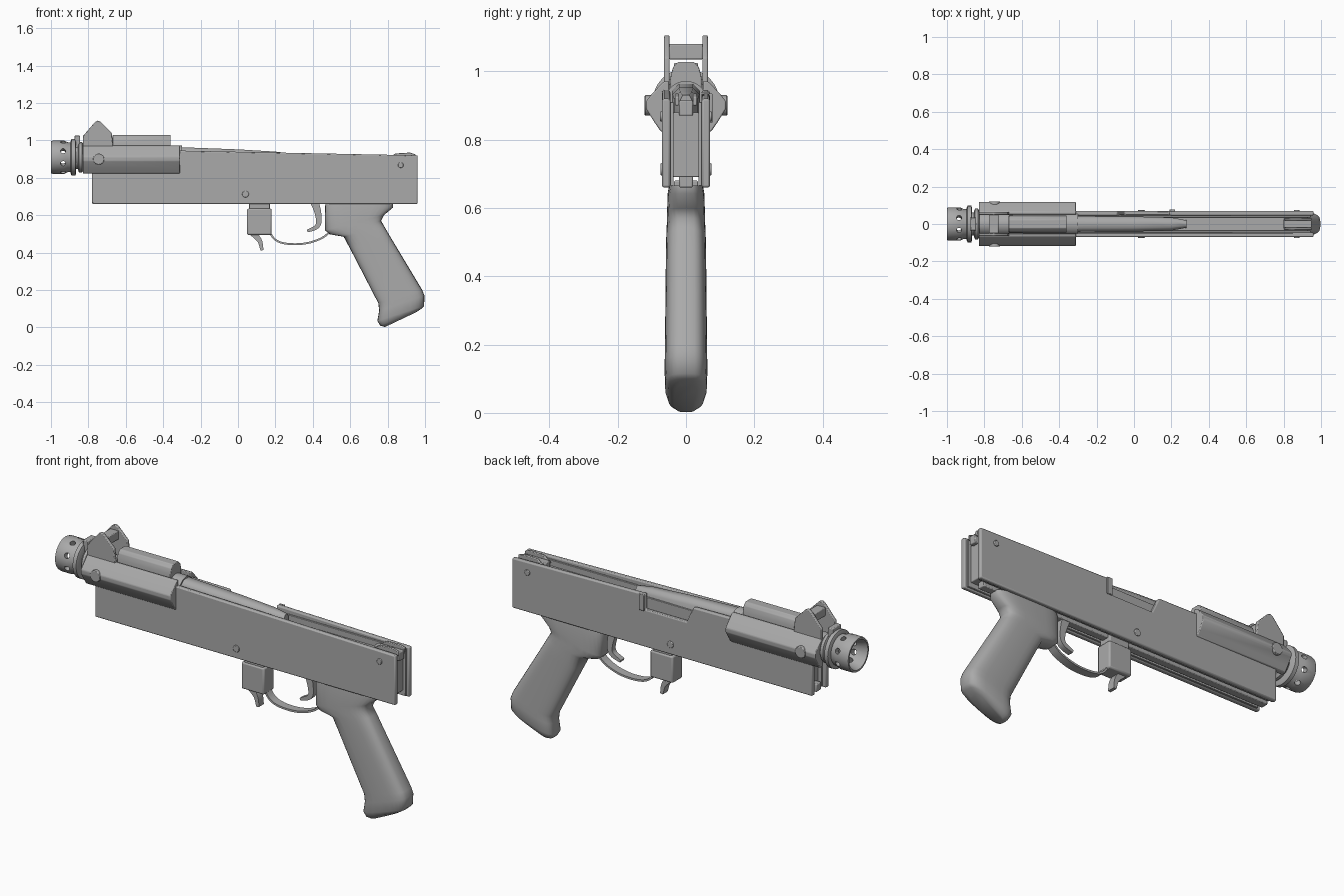
import bpy, bmesh, math
from mathutils import Vector

cube = bpy.data.objects.get("Cube")
if cube:
    bpy.data.objects.remove(cube, do_unlink=True)

metal = bpy.data.materials.new("grey_metal")
metal.use_nodes = True
GREY = (0.4, 0.4, 0.4, 1)
metal.diffuse_color = GREY
metal.node_tree.nodes["Principled BSDF"].inputs["Base Color"].default_value = GREY


def finish(name, bm, bevel=0, segments=2, angle=35):
    bmesh.ops.recalc_face_normals(bm, faces=bm.faces)
    mesh = bpy.data.meshes.new(name)
    bm.to_mesh(mesh)
    bm.free()
    mesh.materials.append(metal)
    ob = bpy.data.objects.new(name, mesh)
    bpy.context.collection.objects.link(ob)
    if bevel:
        mod = ob.modifiers.new("bevel", 'BEVEL')
        mod.width, mod.segments = bevel, segments
    bpy.ops.object.select_all(action='DESELECT')
    bpy.context.view_layer.objects.active = ob
    ob.select_set(True)
    bpy.ops.object.shade_smooth_by_angle(angle=math.radians(angle))
    return ob


def loft(name, rings, caps=True, closed=False, **kw):
    """Skin a list of point rings."""
    bm = bmesh.new()
    rows = [[bm.verts.new(p) for p in ring] for ring in rings]
    n = len(rows[0])
    pairs = list(zip(rows, rows[1:])) + ([(rows[-1], rows[0])] if closed else [])
    for a, b in pairs:
        for i in range(n):
            j = (i + 1) % n
            bm.faces.new((a[i], a[j], b[j], b[i]))
    if caps and not closed:
        bm.faces.new(rows[0])
        bm.faces.new(rows[-1])
    return finish(name, bm, **kw)


def side_plate(name, outline, y0, y1, **kw):
    return loft(name, [[(x, y, z) for x, z in outline] for y in (y0, y1)], **kw)


def long_bar(name, section, x0, x1, **kw):
    return loft(name, [[(x, y, z) for y, z in section] for x in (x0, x1)], **kw)


def box(name, x0, x1, y0, y1, z0, z1, bevel=0.004):
    return side_plate(name, [(x0, z0), (x1, z0), (x1, z1), (x0, z1)], y0, y1, bevel=bevel)


def lathe(name, profile, z, closed=False, steps=32):
    """Turn (x, radius) points around a lengthwise axis."""
    turn = [math.tau * i / steps for i in range(steps)]
    rings = [[(x, r * math.cos(a), z + r * math.sin(a)) for a in turn] for x, r in profile]
    return loft(name, rings, closed=closed)


def disc(name, x, z, r, y0, y1):
    ring = [(x + r * math.cos(math.tau * i / 16), z + r * math.sin(math.tau * i / 16)) for i in range(16)]
    return side_plate(name, ring, y0, y1, bevel=0.003)


def sweep(name, path, half_width, thick):
    """Flat strip following a smoothed path in the side plane."""
    pts = [Vector(p) for p in path]
    for _ in range(3):
        cut = [pts[0]]
        for a, b in zip(pts, pts[1:]):
            cut += [a.lerp(b, 0.25), a.lerp(b, 0.75)]
        pts = cut + [pts[-1]]
    rings = []
    for i, p in enumerate(pts):
        d = (pts[min(i + 1, len(pts) - 1)] - pts[max(i - 1, 0)]).normalized()
        t = thick(i / (len(pts) - 1))
        n = Vector((-d.y, d.x)) * t
        rings.append([(q.x, y, q.y) for q, y in ((p + n, -half_width), (p + n, half_width),
                                                 (p - n, half_width), (p - n, -half_width))])
    return loft(name, rings)


# Receiver side plates, the left one with an ejection port notch
base = [(-0.78, 0.66), (0.96, 0.66), (0.96, 0.92)]
side_plate("right_side_plate", base + [(-0.3, 0.945), (-0.78, 0.95)], -0.07, -0.046, bevel=0.006)
notch = [(0.19, 0.935), (0.19, 0.855), (-0.05, 0.855), (-0.09, 0.94)]
side_plate("left_side_plate", base + notch + [(-0.78, 0.95)], 0.046, 0.07, bevel=0.006)
side_plate("port_lip", [(0.19, 0.85), (0.22, 0.85), (0.22, 0.935), (0.19, 0.935)], 0.066, 0.078, bevel=0.003)

# Receiver core and lower rail between the plates
box("receiver_core", -0.74, 0.93, -0.04, 0.04, 0.69, 0.88)
box("lower_rail", -0.77, 0.9, -0.02, 0.02, 0.66, 0.7)
for s, side in ((-1, "right"), (1, "left")):
    box(side + "_core_web", -0.76, 0.945, *sorted((s * 0.036, s * 0.047)), 0.665, 0.91, 0.002)

# Bolt cover tapering towards the rear
rings = []
for x, w, z in ((-0.4, 0.042, 0.967), (0.0, 0.04, 0.952), (0.2, 0.035, 0.94), (0.28, 0.02, 0.93)):
    rings.append([(x, y, h) for y, h in ((-w, 0.86), (w, 0.86), (w, z - 0.02), (w * 0.5, z),
                                         (-w * 0.5, z), (-w, z - 0.02))])
loft("bolt_cover", rings, angle=60)

# Rear sight block
box("rear_sight_base", 0.8, 0.95, -0.02, 0.02, 0.87, 0.915)
for s, side in ((-1, "right"), (1, "left")):
    side_plate(side + "_rear_sight_leaf", [(0.8, 0.9), (0.95, 0.9), (0.95, 0.925), (0.92, 0.935), (0.84, 0.93)],
               *sorted((s * 0.02, s * 0.032)), bevel=0.003)

# Barrel, upper tube and hollow muzzle
lathe("barrel", [(-0.9, 0.062), (-0.3, 0.062)], 0.91)
top = [(-0.046, 0.95), (-0.045, 0.985), (-0.038, 1.012), (-0.022, 1.028)]
long_bar("upper_tube", top + [(-y, z) for y, z in reversed(top)], -0.67, -0.36, bevel=0.003)
muzzle = lathe("muzzle", [(-1.0, 0.086), (-0.99, 0.089), (-0.93, 0.089), (-0.91, 0.08), (-0.88, 0.078),
                          (-0.88, 0.04), (-0.91, 0.05), (-0.99, 0.074), (-1.0, 0.077)], 0.91, closed=True)

# Vent holes drilled around the muzzle
for k in range(4):
    a = math.pi * (k + 0.5) / 4
    d = Vector((0, math.cos(a), math.sin(a)))
    bpy.ops.mesh.primitive_cylinder_add(vertices=12, radius=0.014, depth=0.3, location=(-0.935, 0, 0.91),
                                        rotation=d.to_track_quat('Z', 'Y').to_euler())
    drill = bpy.context.object
    bpy.context.view_layer.objects.active = muzzle
    mod = muzzle.modifiers.new("vent", 'BOOLEAN')
    mod.operation, mod.object, mod.solver = 'DIFFERENCE', drill, 'EXACT'
    muzzle.modifiers.move(len(muzzle.modifiers) - 1, 0)
    bpy.ops.object.modifier_apply(modifier="vent")
    bpy.data.objects.remove(drill, do_unlink=True)

# Clamp rings and lug behind the muzzle
lathe("front_clamp_ring", [(-0.895, 0.085), (-0.89, 0.098), (-0.87, 0.098), (-0.865, 0.085)], 0.91)
lathe("rear_clamp_ring", [(-0.855, 0.07), (-0.85, 0.082), (-0.835, 0.082), (-0.825, 0.07)], 0.91)
box("clamp_lug", -0.875, -0.845, -0.035, 0.035, 0.95, 1.025)

# Side cowls, front sight ears and screws, mirrored
cowl = [(0.05, 0.972), (0.066, 0.97), (0.104, 0.929), (0.117, 0.912), (0.117, 0.89),
        (0.092, 0.85), (0.074, 0.824), (0.05, 0.822)]
ear = [(-0.83, 0.9), (-0.83, 1.022), (-0.765, 1.098), (-0.75, 1.106), (-0.735, 1.1),
       (-0.675, 1.04), (-0.66, 0.9)]
for s, side in ((-1, "right"), (1, "left")):
    long_bar(side + "_cowl", [(s * y, z) for y, z in cowl], -0.83, -0.31, bevel=0.004)
    side_plate(side + "_sight_ear", ear, *sorted((s * 0.048, s * 0.064)), bevel=0.004)
    disc(side + "_cowl_screw", -0.745, 0.9, 0.03, *sorted((s * 0.1, s * 0.121)))
    disc(side + "_middle_screw", 0.04, 0.713, 0.018, *sorted((s * 0.06, s * 0.075)))
    disc(side + "_rear_screw", 0.87, 0.868, 0.015, *sorted((s * 0.06, s * 0.076)))
box("sight_crossbar", -0.775, -0.725, -0.05, 0.05, 1.035, 1.08)

# Magazine housing with its catch
box("magazine_neck", 0.06, 0.17, -0.035, 0.035, 0.6, 0.68)
box("magazine_housing", 0.048, 0.18, -0.042, 0.042, 0.495, 0.635, 0.008)
sweep("magazine_catch", [(0.075, 0.51), (0.1, 0.485), (0.12, 0.46), (0.128, 0.412)], 0.02,
      lambda t: 0.02 - 0.013 * t)

# Trigger and guard
sweep("trigger", [(0.41, 0.67), (0.43, 0.61), (0.435, 0.54), (0.37, 0.515)], 0.015,
      lambda t: 0.024 - 0.018 * t)
sweep("trigger_guard", [(0.16, 0.53), (0.19, 0.47), (0.25, 0.445), (0.36, 0.445), (0.45, 0.475), (0.49, 0.51)],
      0.022, lambda t: 0.005)

# Grip lofted from front and back edge points with rounded sections
grip = [((0.468, 0.665), (0.83, 0.665), 0.05), ((0.465, 0.64), (0.83, 0.642), 0.054),
        ((0.465, 0.52), (0.78, 0.6), 0.056), ((0.49, 0.498), (0.765, 0.57), 0.057),
        ((0.565, 0.485), (0.785, 0.535), 0.058), ((0.6, 0.42), (0.82, 0.475), 0.059),
        ((0.75, 0.13), (0.985, 0.2), 0.062), ((0.755, 0.09), (0.997, 0.17), 0.063),
        ((0.745, 0.035), (0.995, 0.115), 0.061), ((0.76, 0.01), (0.98, 0.1), 0.053),
        ((0.785, 0.002), (0.95, 0.08), 0.035)]
rings = []
for front, back, w in grip:
    f, b = Vector(front), Vector(back)
    ring = []
    for i in range(28):
        c, s = math.cos(math.tau * i / 28), math.sin(math.tau * i / 28)
        p = (f + b) / 2 + (b - f) / 2 * math.copysign(abs(c) ** 0.6, c)
        ring.append((p.x, w * math.copysign(abs(s) ** 0.6, s), p.y))
    rings.append(ring)
loft("grip", rings, angle=60)
